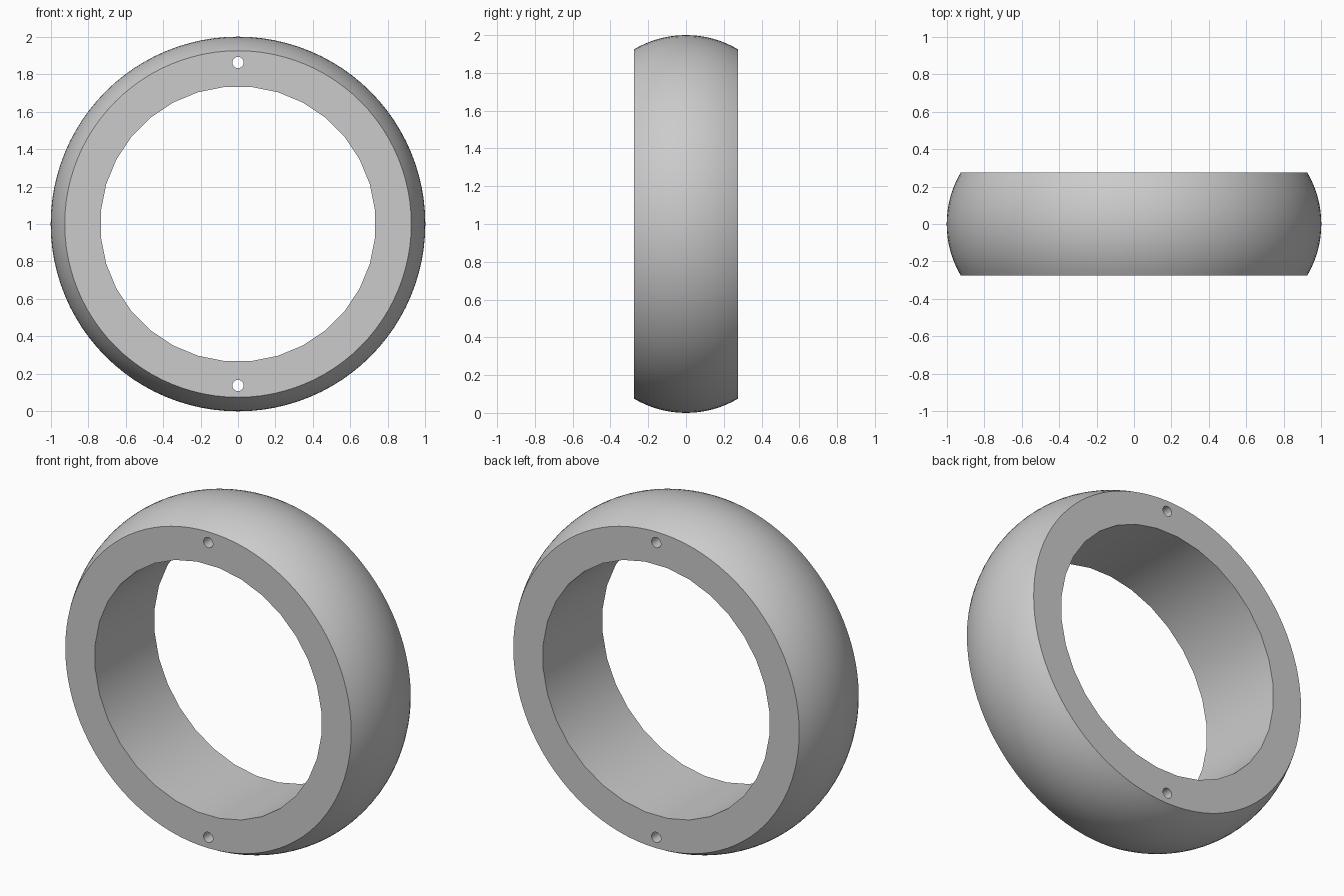
import bpy
import bmesh
import math
from mathutils import Matrix

cube = bpy.data.objects.get("Cube")
if cube:
    bpy.data.objects.remove(cube, do_unlink=True)

HALF = 0.275      # half width of the ring
RIM = 0.925       # outer radius at the flat faces
BORE = 0.735      # inner radius
HOLE_AT = 0.862   # distance of the pin holes from the axis

metal = bpy.data.materials.new("plain grey")
metal.use_nodes = True
metal.diffuse_color = (0.6, 0.6, 0.6, 1)
metal.node_tree.nodes["Principled BSDF"].inputs["Base Color"].default_value = (0.6, 0.6, 0.6, 1)


def finish(name, bm):
    mesh = bpy.data.meshes.new(name)
    bmesh.ops.recalc_face_normals(bm, faces=bm.faces)
    bm.to_mesh(mesh)
    bm.free()
    mesh.materials.append(metal)
    obj = bpy.data.objects.new(name, mesh)
    bpy.context.collection.objects.link(obj)
    return obj


def cylinder(name, radius, depth, sides, z, turn=0):
    bm = bmesh.new()
    place = Matrix.Translation((0, 0, z)) @ Matrix.Rotation(math.pi / 2, 4, "X") @ Matrix.Rotation(turn, 4, "Z")
    bmesh.ops.create_cone(bm, cap_ends=True, segments=sides, radius1=radius,
                          radius2=radius, depth=depth, matrix=place)
    return finish(name, bm)


# Barrel-shaped body: a circular arc swept around the y axis, with flat ends
bulge = 1 - RIM
arc_r = (HALF ** 2 + bulge ** 2) / (2 * bulge)
reach = math.asin(HALF / arc_r)
SIDES, STEPS = 96, 16
bm = bmesh.new()
rings = []
for i in range(STEPS + 1):
    t = reach * (2 * i / STEPS - 1)
    r, y = 1 - arc_r + arc_r * math.cos(t), arc_r * math.sin(t)
    angles = [math.tau * k / SIDES for k in range(SIDES)]
    rings.append([bm.verts.new((r * math.cos(a), y, 1 + r * math.sin(a))) for a in angles])
for low, high in zip(rings, rings[1:]):
    for k in range(SIDES):
        n = (k + 1) % SIDES
        bm.faces.new((low[k], low[n], high[n], high[k]))
bm.faces.new(rings[0])
bm.faces.new(rings[-1])
ring = finish("ring_body", bm)

# Central bore and the two pin holes
cutters = [cylinder("bore_cutter", BORE, 1, 32, 1, math.pi / 32)]
for side in (-1, 1):
    cutters.append(cylinder("pin_hole_cutter", 0.03, 1, 24, 1 + side * HOLE_AT))
bpy.context.view_layer.objects.active = ring
ring.select_set(True)
for cutter in cutters:
    cut = ring.modifiers.new("cut", "BOOLEAN")
    cut.operation = "DIFFERENCE"
    cut.solver = "EXACT"
    cut.object = cutter
    bpy.ops.object.modifier_apply(modifier=cut.name)
    bpy.data.objects.remove(cutter, do_unlink=True)

bpy.ops.object.shade_smooth_by_angle(angle=math.radians(25))
